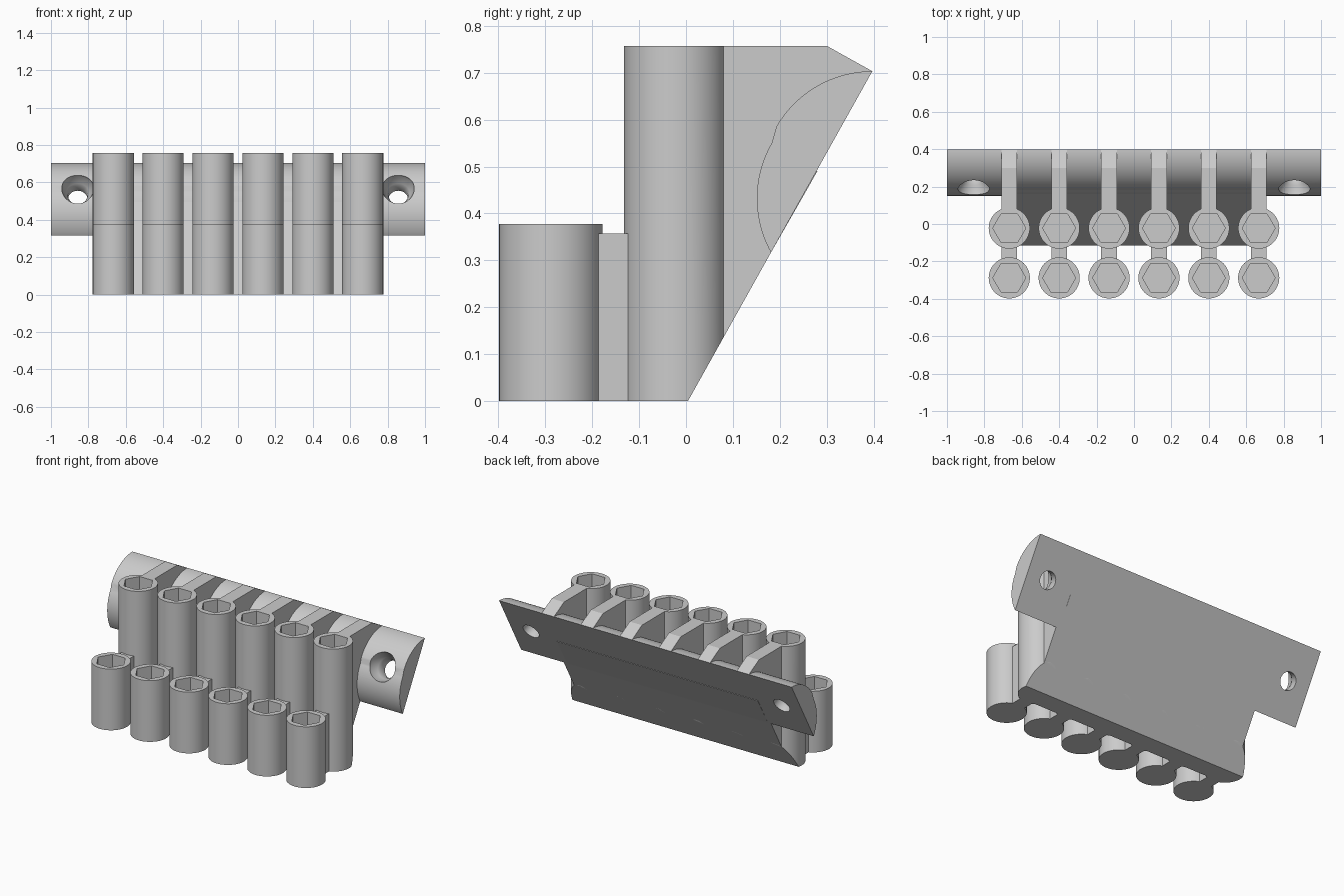
import bpy, bmesh, math
from mathutils import Vector

if "Cube" in bpy.data.objects:
    bpy.data.objects.remove(bpy.data.objects["Cube"])

grey = bpy.data.materials.new("plain grey")
grey.use_nodes = True
COLOUR = (0.6, 0.6, 0.6, 1)
grey.diffuse_color = COLOUR
grey.node_tree.nodes["Principled BSDF"].inputs["Base Color"].default_value = COLOUR

# Shared dimensions
PITCH, COUNT = 0.2667, 6
TUBE_R, HEX_R, RIB = 0.11, 0.088, 0.042
FRONT_Y, BACK_Y = -0.288, -0.022
FRONT_H, BACK_H = 0.378, 0.757
FOOT_Y, TIP = 0.004, (0.397, 0.703)
SLOPE = (TIP[0] - FOOT_Y) / TIP[1]
BACK_NORMAL = Vector((0, 1, -SLOPE)).normalized()


def back(z):
    """Point on the sloping back plane at height z."""
    return (FOOT_Y + SLOPE * z, z)


def finish(name, bm):
    bmesh.ops.recalc_face_normals(bm, faces=bm.faces)
    mesh = bpy.data.meshes.new(name)
    bm.to_mesh(mesh)
    bm.free()
    mesh.materials.append(grey)
    ob = bpy.data.objects.new(name, mesh)
    bpy.context.collection.objects.link(ob)
    return ob


def smooth(ob):
    bpy.ops.object.select_all(action="DESELECT")
    ob.select_set(True)
    bpy.context.view_layer.objects.active = ob
    bpy.ops.object.shade_smooth_by_angle(angle=math.radians(30))


def extrude_x(name, profile, x0, x1):
    """Prism along x from a (y, z) outline."""
    bm = bmesh.new()
    face = bm.faces.new([bm.verts.new((x0, y, z)) for y, z in profile])
    out = bmesh.ops.extrude_face_region(bm, geom=[face])
    verts = [g for g in out["geom"] if isinstance(g, bmesh.types.BMVert)]
    bmesh.ops.translate(bm, verts=verts, vec=(x1 - x0, 0, 0))
    return finish(name, bm)


def ring(bm, r, z, n, centre=(0, 0)):
    return [bm.verts.new((centre[0] + r * math.cos(math.tau * i / n),
                          centre[1] + r * math.sin(math.tau * i / n), z)) for i in range(n)]


def wall(bm, low, high):
    n = len(low)
    for i in range(n):
        j = (i + 1) % n
        bm.faces.new((low[i], low[j], high[j], high[i]))


def tube(name, x, y, height, floor, cut):
    """Round post with a blind hexagonal socket."""
    bm = bmesh.new()
    foot, rim = (ring(bm, TUBE_R, z, 64, (x, y)) for z in (0, height))
    base, lip = (ring(bm, HEX_R, z, 6, (x, y)) for z in (floor, height))
    wall(bm, foot, rim)
    wall(bm, base, lip)
    bm.faces.new(foot)
    bm.faces.new(base)
    edges = [bm.edges.get((r[i - 1], r[i])) for r in (rim, lip) for i in range(len(r))]
    bmesh.ops.triangle_fill(bm, edges=edges, use_beauty=True, normal=(0, 0, 1))
    if cut:
        out = bmesh.ops.bisect_plane(
            bm, geom=bm.verts[:] + bm.edges[:] + bm.faces[:], dist=1e-5,
            plane_co=(0, FOOT_Y, 0), plane_no=BACK_NORMAL, clear_outer=True)
        rim_edges = [g for g in out["geom_cut"] if isinstance(g, bmesh.types.BMEdge)]
        bmesh.ops.holes_fill(bm, edges=rim_edges, sides=0)
    smooth(finish(name, bm))


# Two rows of sockets, joined by webs and carried by gussets
for i in range(COUNT):
    x = (i - (COUNT - 1) / 2) * PITCH
    n = i + 1
    tube(f"short_socket_{n}", x, FRONT_Y, FRONT_H, 0.05, False)
    tube(f"tall_socket_{n}", x, BACK_Y, BACK_H, 0.43, True)
    extrude_x(f"web_{n}", [(-0.195, 0), (-0.115, 0), (-0.115, 0.357), (-0.195, 0.357)],
              x - RIB, x + RIB)
    low = (0.07 - FOOT_Y) / SLOPE
    extrude_x(f"gusset_{n}", [(0.07, low), TIP, (0.3, BACK_H), (0.07, BACK_H)],
              x - RIB, x + RIB)

# Sloping back plate, its top edge buried in the rail
half = PITCH * (COUNT - 1) / 2
extrude_x("back_plate", [(-0.115, 0), back(0), back(0.317), (0.28, 0.49), (0.188, 0.547)],
          -half - 0.02, half + 0.02)

# Mounting rail: two arcs against the flat back
R = 0.236


def arc(cy, cz, a0, a1, steps):
    angles = [math.radians(a0 + (a1 - a0) * k / steps) for k in range(steps + 1)]
    return [(cy + R * math.cos(a), cz + R * math.sin(a)) for a in angles]


rail = extrude_x("mounting_rail",
                 arc(0.397, 0.467, 90, 150, 24) + arc(0.387, 0.432, 150, 207, 24) + [back(0.317)],
                 -1, 1)

# Countersunk screw holes through the rail
for side in (-1, 1):
    bm = bmesh.new()
    rings = [ring(bm, r, t, 48) for r, t in
             ((0.052, -0.05), (0.052, 0.04), (0.062, 0.06), (0.085, 0.1), (0.085, 0.3))]
    for a, b in zip(rings, rings[1:]):
        wall(bm, a, b)
    bm.faces.new(rings[0])
    bm.faces.new(rings[-1])
    cutter = finish("screw_cutter", bm)
    cutter.hide_render = True
    cutter.rotation_mode = "QUATERNION"
    cutter.rotation_quaternion = (-BACK_NORMAL).to_track_quat("Z", "Y")
    cutter.location = (side * 0.857, *back(0.51))
    mod = rail.modifiers.new("screw_hole", "BOOLEAN")
    mod.operation, mod.solver, mod.object = "DIFFERENCE", "EXACT", cutter
    bpy.context.view_layer.objects.active = rail
    bpy.ops.object.modifier_apply(modifier=mod.name)
    bpy.data.objects.remove(cutter)
smooth(rail)
